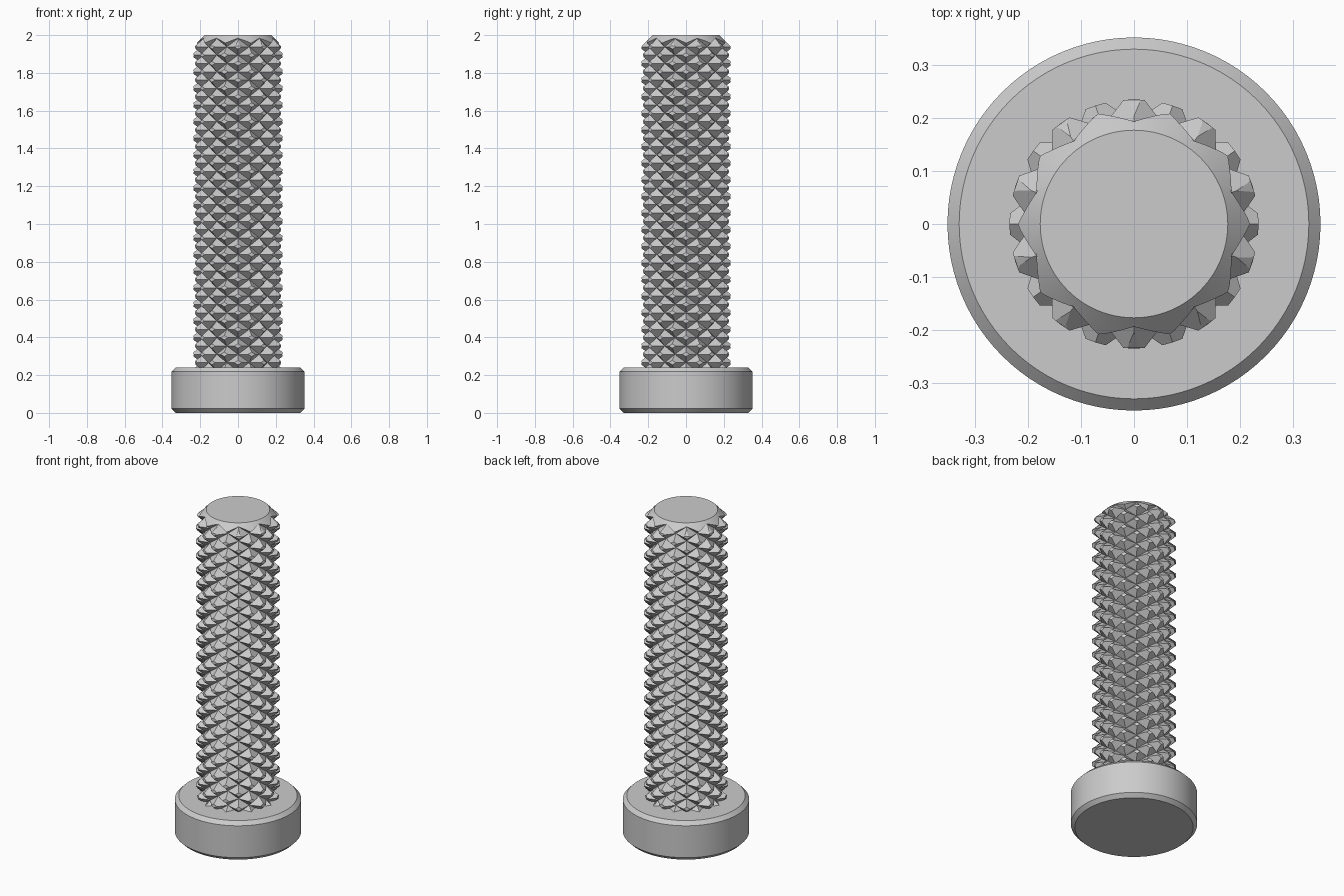
import bpy, bmesh, math

cube = bpy.data.objects.get("Cube")
if cube:
    bpy.data.objects.remove(cube, do_unlink=True)

TAU = 2 * math.pi
steel = bpy.data.materials.new("plain grey steel")
steel.use_nodes = True
GREY = (0.6, 0.6, 0.6, 1)
steel.diffuse_color = GREY
steel.node_tree.nodes["Principled BSDF"].inputs["Base Color"].default_value = GREY


def make_object(name, bm):
    bmesh.ops.recalc_face_normals(bm, faces=bm.faces[:])
    mesh = bpy.data.meshes.new(name)
    bm.to_mesh(mesh)
    bm.free()
    mesh.materials.append(steel)
    obj = bpy.data.objects.new(name, mesh)
    bpy.context.collection.objects.link(obj)
    return obj


def lathe(name, profile, sides=96):
    """Closed turned solid from (radius, height) points."""
    bm = bmesh.new()
    rings = [[bm.verts.new((r * math.cos(TAU * i / sides), r * math.sin(TAU * i / sides), z))
              for i in range(sides)] for r, z in profile]
    for low, high in zip(rings, rings[1:]):
        for i in range(sides):
            j = (i + 1) % sides
            bm.faces.new((low[i], low[j], high[j], high[i]))
    bm.faces.new(rings[0][::-1])
    bm.faces.new(rings[-1])
    return make_object(name, bm)


def smooth(obj, angle):
    bpy.ops.object.select_all(action='DESELECT')
    obj.select_set(True)
    bpy.context.view_layer.objects.active = obj
    bpy.ops.object.shade_smooth_by_angle(angle=math.radians(angle))


# Head: a plain disc with both rims chamfered
HEAD_TOP, HEAD_R, RIM = 0.24, 0.352, 0.022
head = lathe("head", [(HEAD_R - RIM, 0), (HEAD_R, RIM),
                      (HEAD_R, HEAD_TOP - RIM), (HEAD_R - RIM, HEAD_TOP)])
smooth(head, 25)

# Knurled shaft: staggered blunt pyramids wrapped around a core
COLUMNS, PITCH, ROWS = 20, 0.088, 22
ROOT_R, TIP_R, TIP = 0.192, 0.235, 0.27
TOP_APEX = 1.982
bm = bmesh.new()


def point(radius, column, z):
    a = TAU * column / COLUMNS
    return bm.verts.new((radius * math.cos(a), radius * math.sin(a), z))


for column in range(COLUMNS):
    stagger = PITCH / 2 * (column % 2)
    for row in range(-1, ROWS):
        z = TOP_APEX - stagger - row * PITCH
        compass = [(1, 0), (0, 1), (-1, 0), (0, -1)]
        root = [point(ROOT_R, column + u, z + v * PITCH / 2) for u, v in compass]
        tip = [point(TIP_R, column + u * TIP, z + v * TIP * PITCH / 2) for u, v in compass]
        bm.faces.new(tip)
        for i in range(4):
            j = (i + 1) % 4
            bm.faces.new((root[i], root[j], tip[j], tip[i]))
bmesh.ops.remove_doubles(bm, verts=bm.verts[:], dist=0.0005)

# Trim the zigzag ends and close them
for height, direction in ((2.01, 1), (0.19, -1)):
    cut = bmesh.ops.bisect_plane(bm, geom=bm.verts[:] + bm.edges[:] + bm.faces[:],
                                 plane_co=(0, 0, height), plane_no=(0, 0, direction),
                                 clear_outer=True)
    rim = [e for e in cut["geom_cut"] if isinstance(e, bmesh.types.BMEdge)]
    bmesh.ops.holes_fill(bm, edges=rim, sides=0)
shaft = make_object("knurled_shaft", bm)

# Turn a conical chamfer on the free end
blank = lathe("chamfer_cutter", [(0.3, 0.2), (0.3, 1.877), (0.177, 2)])
blank.hide_render = True
mod = shaft.modifiers.new("end_chamfer", 'BOOLEAN')
mod.operation = 'INTERSECT'
mod.solver = 'EXACT'
mod.object = blank
bpy.context.view_layer.update()
graph = bpy.context.evaluated_depsgraph_get()
turned = bpy.data.meshes.new_from_object(shaft.evaluated_get(graph))
shaft.modifiers.clear()
shaft.data = turned
bpy.data.objects.remove(blank, do_unlink=True)
smooth(shaft, 15)
